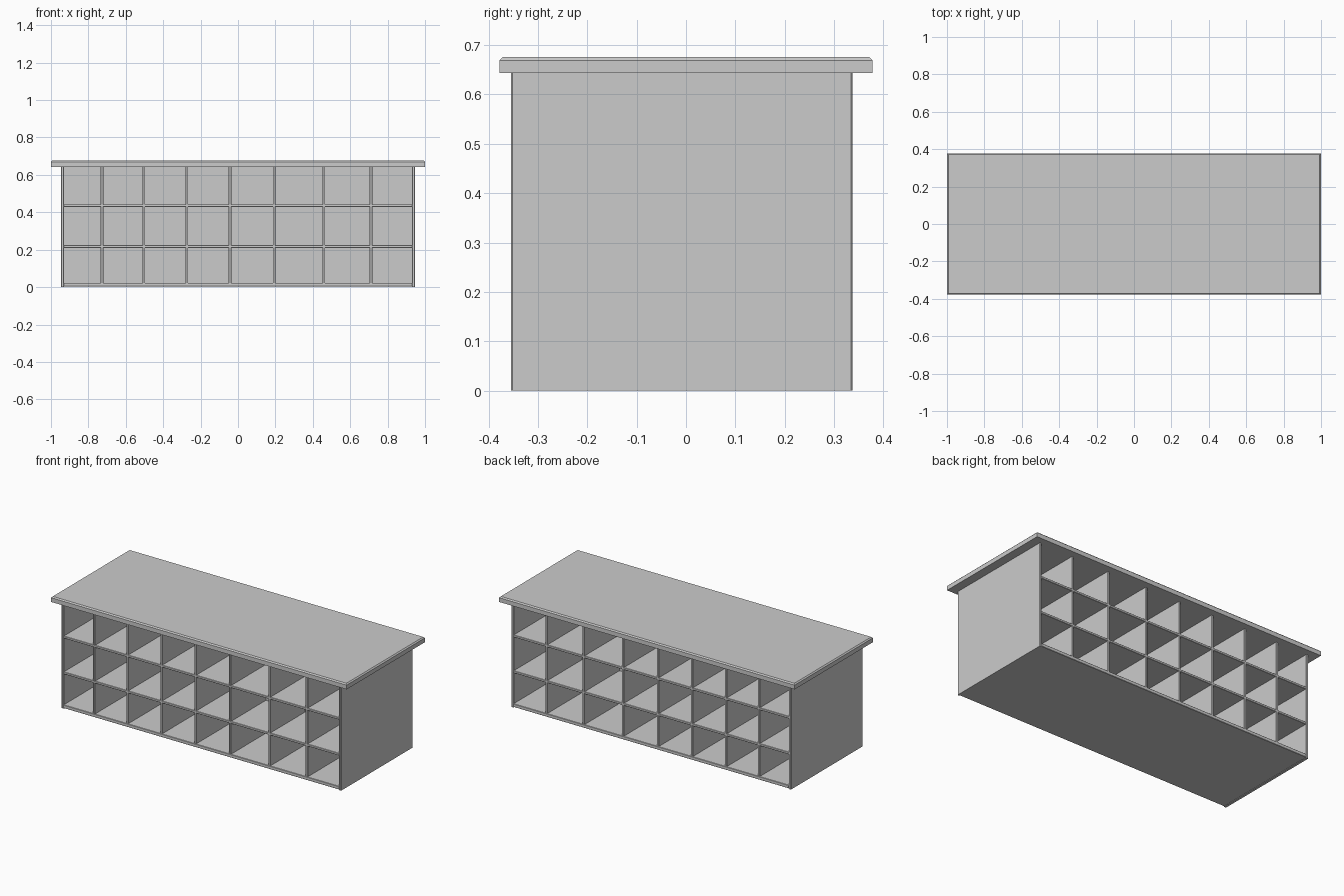
import bpy, bmesh

if "Cube" in bpy.data.objects:
    bpy.data.objects.remove(bpy.data.objects["Cube"])

def box(name, x, y, z, cham=0.0, pick=None):
    """Box from (min, max) ranges; chamfers edges whose midpoint satisfies pick."""
    bm = bmesh.new()
    bmesh.ops.create_cube(bm, size=1)
    for v in bm.verts:
        v.co = [r[0] + (c + 0.5) * (r[1] - r[0]) for c, r in zip(v.co, (x, y, z))]
    if cham:
        edges = [e for e in bm.edges if pick((e.verts[0].co + e.verts[1].co) / 2, e)]
        bmesh.ops.bevel(bm, geom=edges, offset=cham, segments=1, affect='EDGES')
    me = bpy.data.meshes.new(name)
    bm.to_mesh(me)
    bm.free()
    ob = bpy.data.objects.new(name, me)
    bpy.context.collection.objects.link(ob)
    return ob

def vertical(mid, e):
    return abs(e.verts[0].co.z - e.verts[1].co.z) > 0.01

HALF, T = 0.946, 0.014
FRONT, BACK = -0.355, 0.337
UNDER, TOP = 0.643, 0.676
MID = (FRONT + BACK) / 2

# Overhanging top with chamfered upper rim
box("counter_top", (-1, 1), (-0.378, 0.378), (UNDER, TOP), 0.007,
    lambda m, e: min(v.co.z for v in e.verts) > TOP - 1e-4)

# Side panels and floor
for side, s in (("left", -1), ("right", 1)):
    xs = sorted((s * HALF, s * (HALF - 0.015)))
    box(side + "_side_panel", xs, (FRONT, BACK), (0.0, UNDER), 0.003, vertical)
inner = (-HALF + 0.015, HALF - 0.015)
box("bottom_panel", inner, (FRONT, BACK), (0.003, 0.023), 0.002,
    lambda m, e: abs(m.y - MID) > 0.3 and abs(m.x) < 0.5)

# Central panel separating front and back compartments
box("central_panel", inner, (MID - 0.007, MID + 0.007), (0.023, UNDER))

# Shelves
for i, z in enumerate((0.217, 0.436)):
    box(f"shelf_{i + 1}", inner, (FRONT + 0.002, BACK - 0.002),
        (z - T / 2, z + T / 2), 0.002,
        lambda m, e: abs(m.y - MID) > 0.3 and abs(m.x) < 0.5)

# Upright dividers
for i, x in enumerate((-0.727, -0.503, -0.273, -0.043, 0.193, 0.459, 0.711)):
    box(f"divider_{i + 1}", (x - T / 2, x + T / 2), (FRONT + 0.002, BACK - 0.002),
        (0.02, UNDER), 0.002, vertical)
